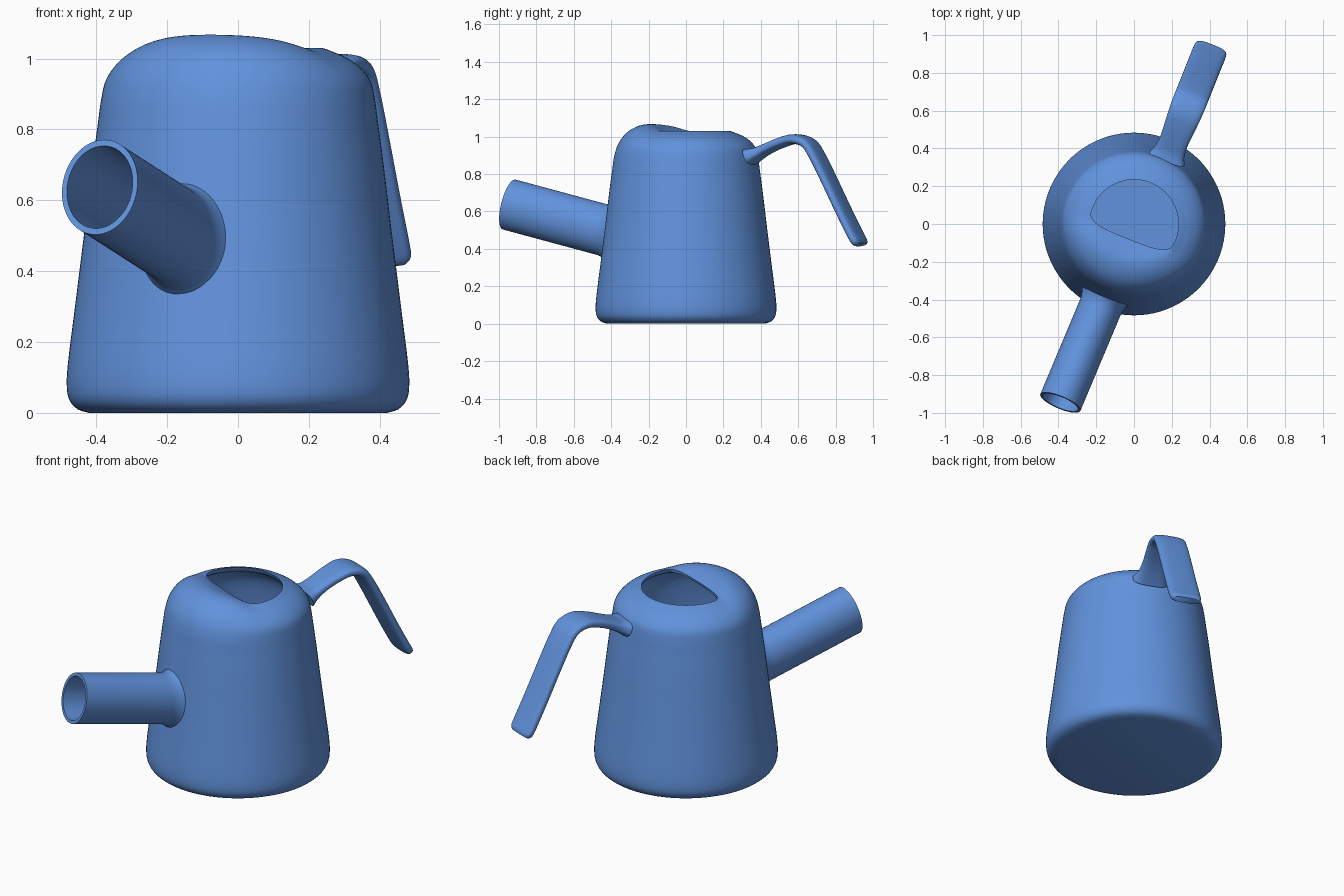
import bpy, bmesh, math
from mathutils import Vector

if "Cube" in bpy.data.objects:
    bpy.data.objects.remove(bpy.data.objects["Cube"])

blue = bpy.data.materials.new("blue_plastic")
blue.diffuse_color = (0.12, 0.29, 0.72, 1)
blue.use_nodes = True
blue.node_tree.nodes["Principled BSDF"].inputs["Base Color"].default_value = blue.diffuse_color


def loft(name, rings, caps=True, loop=False):
    """Skin a list of equal-length point rings into one object."""
    bm = bmesh.new()
    vs = [[bm.verts.new(p) for p in r] for r in rings]
    n = len(vs[0])
    pairs = list(zip(vs, vs[1:])) + ([(vs[-1], vs[0])] if loop else [])
    for a, b in pairs:
        for i in range(n):
            j = (i + 1) % n
            bm.faces.new((a[i], a[j], b[j], b[i]))
    if caps and not loop:
        bm.faces.new(vs[0])
        bm.faces.new(vs[-1])
    bmesh.ops.recalc_face_normals(bm, faces=bm.faces)
    me = bpy.data.meshes.new(name)
    bm.to_mesh(me)
    bm.free()
    ob = bpy.data.objects.new(name, me)
    bpy.context.collection.objects.link(ob)
    me.materials.append(blue)
    return ob


def spline(pts, k=4):
    """Catmull-Rom resampling of tuples of any size."""
    out = []
    q = [pts[0]] + list(pts) + [pts[-1]]
    for a, b, c, d in zip(q, q[1:], q[2:], q[3:]):
        for s in range(k):
            t = s / k
            out.append(tuple(0.5 * (2 * y + (z - x) * t + (2 * x - 5 * y + 4 * z - w) * t * t
                                    + (3 * y - x - 3 * z + w) * t ** 3)
                             for x, y, z, w in zip(a, b, c, d)))
    return out + [tuple(pts[-1])]


def activate(ob):
    bpy.ops.object.select_all(action='DESELECT')
    ob.select_set(True)
    bpy.context.view_layer.objects.active = ob


def smooth(ob, angle=40):
    activate(ob)
    bpy.ops.object.shade_smooth_by_angle(angle=math.radians(angle))


# Body: revolved shell whose top differs between the spout side (hump) and handle side
# each point: spout-side radius, z, handle-side radius, z
wall = [(r, z, r, z) for r, z in ((.42, 0), (.452, .01), (.474, .033), (.483, .07), (.48, .14),
                                  (.46, .3), (.435, .5), (.411, .7), (.395, .82))]
top = [(.385, .89, .387, .88), (.365, .955, .375, .935), (.325, 1.015, .345, .975),
       (.27, 1.052, .305, 1.003), (.21, 1.067, .27, 1.018), (.15, 1.058, .25, 1.026),
       (.085, 1.03, .235, 1.03)]
inner = [(.09, 1.015, .24, 1.01), (.15, 1.03, .26, .995), (.22, 1.035, .29, .98),
         (.32, .97, .33, .945), (.355, .88, .36, .87), (.385, .7, .385, .7),
         (.43, .3, .43, .3), (.45, .1, .45, .1), (.43, .04, .43, .04)]
profile = spline(wall + top) + spline(inner)
N = 96
A0 = math.atan2(-.93, -.37)          # spout direction


def blend(c):
    r = (.235 ** -4 + (max(c, 0) / .085) ** 4) ** -.25
    return (.235 - r) / .15


rings = []
for rf, zf, rb, zb in profile:
    ring = []
    for i in range(N):
        t = math.tau * i / N
        w = blend(math.cos(t))
        r, z = rb + (rf - rb) * w, zb + (zf - zb) * w
        ring.append((r * math.cos(A0 + t), r * math.sin(A0 + t), z))
    rings.append(ring)
body = loft("body", rings)

# Spout: hollow oval tube with a flared joint that follows the body wall
tip = Vector((-.39, -.945, .637))
d = Vector((.42, 1, -.27)).normalized()
side = d.cross(Vector((0, 0, 1))).normalized()
up = side.cross(d)
M = 48


def oval(i, s, dist=0.0):
    t = math.tau * i / M
    return tip + side * .115 * s * math.cos(t) + up * .138 * s * math.sin(t) + d * dist


def hit(p):
    s = .2
    while s < .9:
        q = p + d * s
        if math.hypot(q.x, q.y) < .484 - .122 * (q.z - .1):
            break
        s += .002
    return s


def joint(s, off):
    return [oval(i, s, hit(oval(i, s)) + off) for i in range(M)]


rings = [[oval(i, .87, 0) for i in range(M)], [oval(i, 1, 0) for i in range(M)],
         [oval(i, 1, .2) for i in range(M)]]
rings += [joint(1 + .16 * k * k, -.06 + .066 * k) for k in (0, .25, .5, .75, 1)]
rings += [joint(.88, .05)]
spout = loft("spout", rings, loop=True)

# Open the body wall behind the spout
cutter = loft("spout_hole_cutter", [[oval(i, .92, s) for i in range(M)] for s in (.3, .9)])
cutter.hide_render = True
mod = body.modifiers.new("spout_hole", 'BOOLEAN')
mod.operation, mod.solver, mod.object = 'DIFFERENCE', 'EXACT', cutter
activate(body)
bpy.ops.object.modifier_apply(modifier=mod.name)
bpy.data.objects.remove(cutter)

# Handle: rounded strap swept along an arched path (y, z, half width, half thickness)
path = spline([(.345, .893, .1, .045), (.385, .91, .082, .033), (.44, .938, .077, .027),
               (.51, .968, .082, .026), (.585, .987, .088, .026), (.655, .965, .09, .026),
               (.7, .9, .09, .026), (.755, .79, .09, .026), (.84, .61, .09, .026),
               (.905, .478, .09, .026), (.927, .438, .086, .025), (.935, .422, .07, .018)])
across = Vector((.93, -.37, 0)).normalized()
centres = [Vector((.18 + .4 * (y - .36), y, z)) for y, z, _, _ in path]
rings = []
for k, (c, (_, _, hw, ht)) in enumerate(zip(centres, path)):
    tan = (centres[min(k + 1, len(path) - 1)] - centres[max(k - 1, 0)]).normalized()
    nor = across.cross(tan).normalized()
    ring = []
    for i in range(32):
        t = math.tau * i / 32
        co, si = math.cos(t), math.sin(t)
        ring.append(c + across * hw * math.copysign(abs(co) ** .6, co)
                    + nor * ht * math.copysign(abs(si) ** .7, si))
    rings.append(ring)
handle = loft("handle", rings)

for ob in (body, spout, handle):
    smooth(ob)
